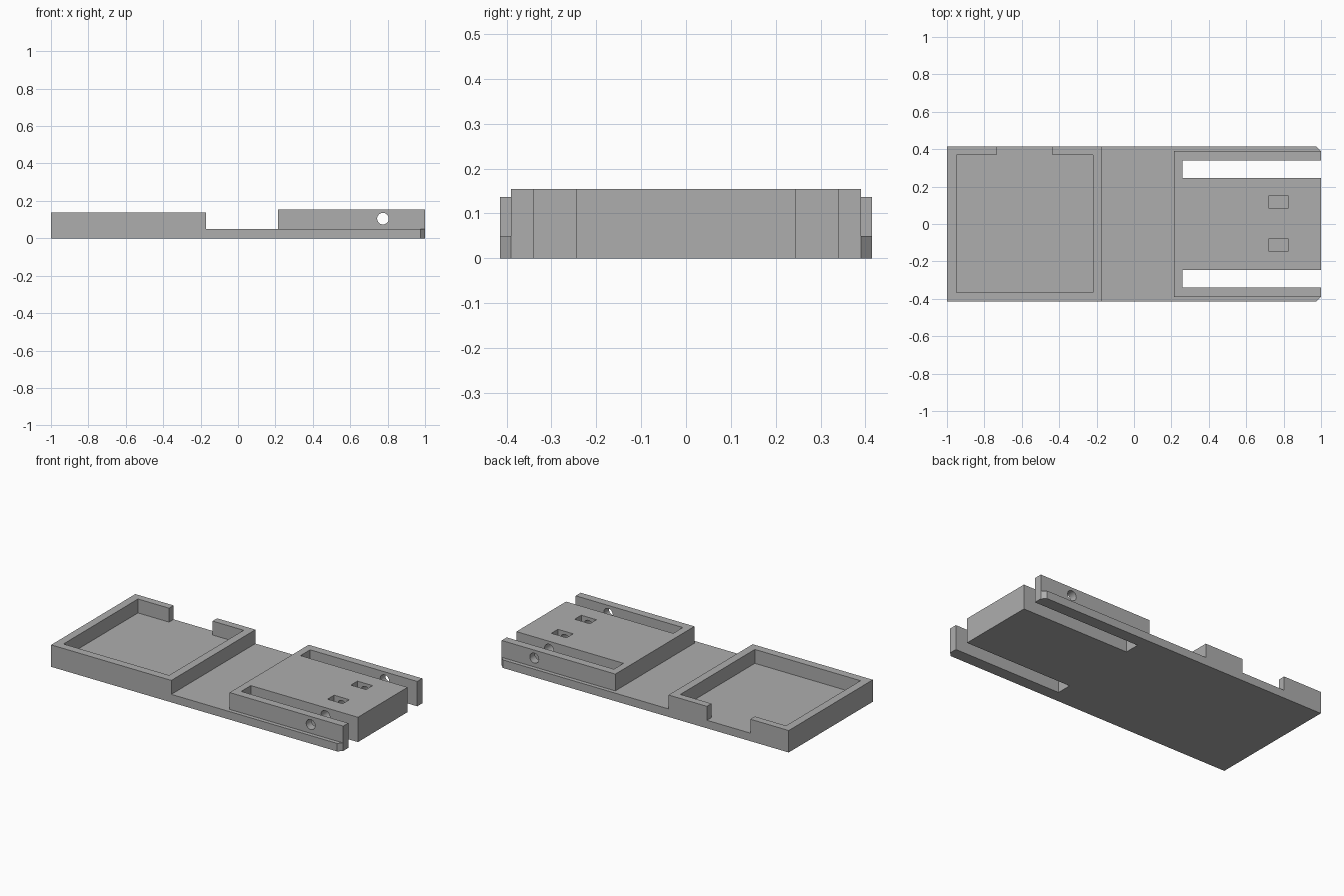
import bpy, bmesh, math

cube = bpy.data.objects.get("Cube")
if cube:
    bpy.data.objects.remove(cube, do_unlink=True)

grey = bpy.data.materials.new("plain grey")
grey.use_nodes = True
COLOUR = (0.42, 0.42, 0.42, 1)
grey.diffuse_color = COLOUR
grey.node_tree.nodes["Principled BSDF"].inputs["Base Color"].default_value = COLOUR


def prism(name, outline, z0, z1):
    """Extrude an outline in x, y from z0 to z1."""
    bm = bmesh.new()
    face = bm.faces.new([bm.verts.new((x, y, z0)) for x, y in outline])
    top = bmesh.ops.extrude_face_region(bm, geom=[face])["geom"]
    for v in top:
        if isinstance(v, bmesh.types.BMVert):
            v.co.z = z1
    bmesh.ops.recalc_face_normals(bm, faces=bm.faces)
    mesh = bpy.data.meshes.new(name)
    bm.to_mesh(mesh)
    bm.free()
    mesh.materials.append(grey)
    obj = bpy.data.objects.new(name, mesh)
    bpy.context.collection.objects.link(obj)
    return obj


def box(name, x0, x1, y0, y1, z0, z1):
    return prism(name, [(x0, y0), (x1, y0), (x1, y1), (x0, y1)], z0, z1)


def combine(target, tool, operation):
    """Apply a boolean and discard the tool object."""
    tool.hide_render = True
    mod = target.modifiers.new(operation.lower(), 'BOOLEAN')
    mod.operation, mod.solver, mod.object = operation, 'EXACT', tool
    bpy.context.view_layer.objects.active = target
    bpy.ops.object.modifier_apply(modifier=mod.name)
    bpy.data.objects.remove(tool, do_unlink=True)


BASE, RIM, BLOCK = 0.05, 0.137, 0.155
W, BW = 0.415, 0.39

# Base plate with clipped corners at one end
body = prism("holder_body", [(-1, -W), (0.975, -W), (1, -BW),
                             (1, BW), (0.975, W), (-1, W)], 0, BASE)

# Open tray rim with a gap in its back wall
rim = prism("tray_rim", [(-0.735, W), (-1, W), (-1, -W), (-0.17, -W),
                         (-0.17, W), (-0.435, W), (-0.435, 0.37),
                         (-0.22, 0.37), (-0.22, -0.365), (-0.95, -0.365),
                         (-0.95, 0.37), (-0.735, 0.37)], 0, RIM)
combine(body, rim, 'UNION')

# Raised block
combine(body, box("raised_block", 0.215, 1, -BW, BW, 0, BLOCK), 'UNION')

# Long side slots and small pockets
for y0, y1 in ((0.245, 0.34), (-0.34, -0.245)):
    combine(body, box("slot_cutter", 0.26, 1.1, y0, y1, -0.1, 0.3), 'DIFFERENCE')
for y0, y1 in ((0.085, 0.15), (-0.145, -0.08)):
    combine(body, box("pocket_cutter", 0.72, 0.825, y0, y1, BASE, 0.3), 'DIFFERENCE')

# Pin hole across the block
bpy.ops.mesh.primitive_cylinder_add(vertices=48, radius=0.031, depth=1.2,
                                    location=(0.775, 0, 0.105),
                                    rotation=(math.pi / 2, 0, 0))
pin = bpy.context.object
pin.name = "pin_hole_cutter"
pin.data.materials.append(grey)
combine(body, pin, 'DIFFERENCE')

bpy.ops.object.select_all(action='DESELECT')
body.select_set(True)
bpy.context.view_layer.objects.active = body
bpy.ops.object.shade_smooth_by_angle(angle=math.radians(30))
